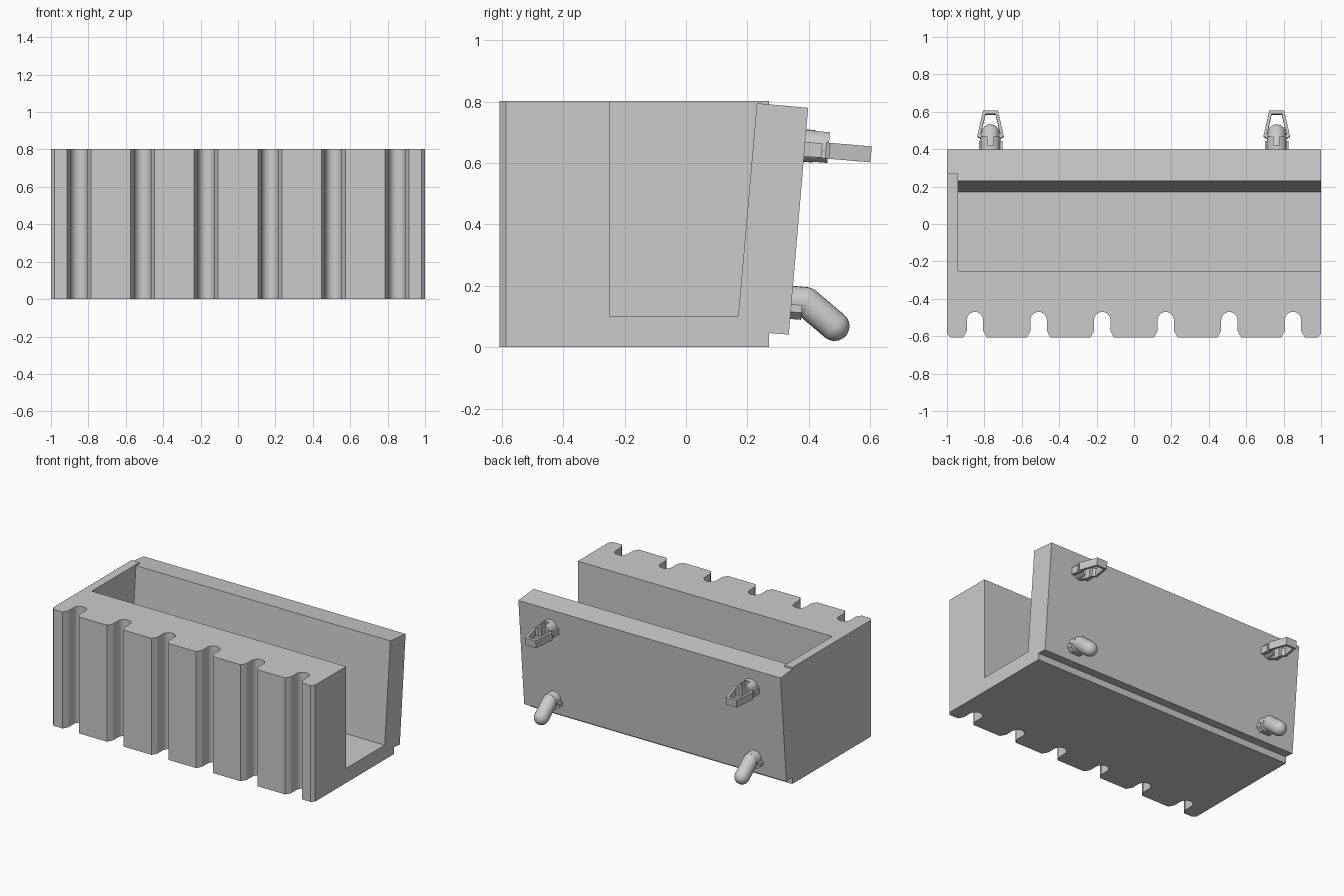
import bpy, bmesh
from math import radians, sin, cos, pi
from mathutils import Matrix, Vector

if "Cube" in bpy.data.objects:
    bpy.data.objects.remove(bpy.data.objects["Cube"])

ID = Matrix.Identity(4)


def finish(name, bm, smooth=False):
    bmesh.ops.recalc_face_normals(bm, faces=bm.faces)
    me = bpy.data.meshes.new(name)
    bm.to_mesh(me)
    bm.free()
    ob = bpy.data.objects.new(name, me)
    bpy.context.collection.objects.link(ob)
    if smooth:
        activate(ob)
        bpy.ops.object.shade_smooth_by_angle(angle=radians(35))
    return ob


def activate(ob):
    bpy.ops.object.select_all(action='DESELECT')
    ob.select_set(True)
    bpy.context.view_layer.objects.active = ob


def prism(name, pts, axis, lo, hi, mat=ID, smooth=False):
    """Extrude a 2D outline along x (pts = y,z), y (pts = x,z) or z (pts = x,y)."""
    put = {'x': lambda a, b: (lo, a, b), 'y': lambda a, b: (a, lo, b),
           'z': lambda a, b: (a, b, lo)}[axis]
    step = Vector([(hi - lo) * (axis == k) for k in 'xyz'])
    bm = bmesh.new()
    face = bm.faces.new([bm.verts.new(put(a, b)) for a, b in pts])
    ext = bmesh.ops.extrude_face_region(bm, geom=[face], use_keep_orig=True)
    new = [v for v in ext['geom'] if isinstance(v, bmesh.types.BMVert)]
    bmesh.ops.translate(bm, verts=new, vec=step)
    bm.transform(mat)
    return finish(name, bm, smooth)


def combine(ob, other, operation):
    mod = ob.modifiers.new(operation, 'BOOLEAN')
    mod.object, mod.operation, mod.solver = other, operation, 'EXACT'
    activate(ob)
    bpy.ops.object.modifier_apply(modifier=mod.name)
    bpy.data.objects.remove(other)


def capsule(name, a, b, r, seg=24, rings=8):
    """Round-ended rod between two points."""
    a, b = Vector(a), Vector(b)
    bm = bmesh.new()
    bmesh.ops.create_uvsphere(bm, u_segments=seg, v_segments=rings * 2, radius=r)
    length = (b - a).length
    equator = [e for e in bm.edges if all(abs(v.co.z) < 1e-5 for v in e.verts)]
    bmesh.ops.split_edges(bm, edges=equator)
    upper = {v for f in bm.faces if f.calc_center_median().z > 0 for v in f.verts}
    rims = [e for e in bm.edges if e.is_boundary]
    bmesh.ops.translate(bm, verts=list(upper), vec=(0, 0, length))
    bmesh.ops.bridge_loops(bm, edges=rims)
    rot = (b - a).to_track_quat('Z', 'Y').to_matrix().to_4x4()
    bm.transform(Matrix.Translation(a) @ rot)
    return finish(name, bm, True)


# Bin body: plan outline with six rounded, flared grooves along the front
outline = [(-1, 0.27), (-1, -0.587), (-0.98, -0.608)]
for i in range(6):
    cx = -0.85 + 0.34 * i
    outline += [(cx - 0.064, -0.608), (cx - 0.044, -0.572)]
    outline += [(cx - 0.044 * cos(pi * k / 12), -0.514 + 0.044 * sin(pi * k / 12))
                for k in range(13)]
    outline += [(cx + 0.044, -0.572), (cx + 0.064, -0.608)]
outline += [(0.98, -0.608), (1, -0.587), (1, 0.27)]
body = prism("bin_body", outline, 'z', 0, 0.803)

# Hollow, open at the right end and the back
cavity = prism("cavity_cutter", [(-0.25, 1), (-0.25, 0.1), (0.5, 0.1), (0.5, 1)],
               'x', -0.94, 1.2)
combine(body, cavity, 'DIFFERENCE')

# Leaning back panel
panel = prism("back_panel", [(0.166, 0.055), (0.335, 0.041), (0.398, 0.78),
                             (0.231, 0.795)], 'x', -1, 1)
combine(body, panel, 'UNION')
activate(body)
bpy.ops.object.shade_smooth_by_angle(angle=radians(20))


def circle(r, n=24):
    return [(r * cos(2 * pi * k / n), r * sin(2 * pi * k / n)) for k in range(n)]


for side, px in (("left", -0.767), ("right", 0.763)):
    lean = Matrix.Rotation(radians(-4.9), 4, 'X')
    low = Matrix.Translation((px, 0.344, 0.15)) @ lean
    high = Matrix.Translation((px, 0.387, 0.657)) @ lean

    # Lower hook: stub, flat-sided collar and drooping round rod
    prism(side + "_hook_stub", circle(0.05), 'y', -0.02, 0.05, low, True)
    prism(side + "_hook_collar", [(-0.062, -0.01), (-0.062, -0.035), (-0.035, -0.058),
                                  (0.035, -0.058), (0.062, -0.035), (0.062, -0.01)],
          'y', -0.02, 0.036, low)
    capsule(side + "_hook_rod", (px, 0.392, 0.147), (px, 0.484, 0.069), 0.0485)

    # Upper clip: slotted round stub with side collar
    stub = prism(side + "_clip_stub", circle(0.053), 'y', -0.02, 0.078, high)
    collar = prism(side + "_clip_collar", [(-0.063, -0.035), (0.063, -0.035),
                                           (0.063, 0.012), (-0.063, 0.012)],
                   'y', -0.02, 0.057, high)
    combine(stub, collar, 'UNION')
    slot = prism(side + "_slot_cutter", [(-0.016, -0.1), (0.016, -0.1),
                                         (0.016, 0.1), (-0.016, 0.1)],
                 'y', 0.03, 0.2, high)
    combine(stub, slot, 'DIFFERENCE')
    activate(stub)
    bpy.ops.object.shade_smooth_by_angle(angle=radians(20))

    # Barbed spring loop
    half = [(0.046, 0.04), (0.052, 0.07), (0.071, 0.082), (0.04, 0.218)]
    inner = [(0.027, 0.2), (0.052, 0.092), (0.034, 0.075), (0.03, 0.04)]
    loop = half + [(-x, y) for x, y in reversed(half)]
    loop += [(-x, y) for x, y in reversed(inner)] + inner
    prism(side + "_clip_loop", loop, 'z', -0.036, 0.016, high)
